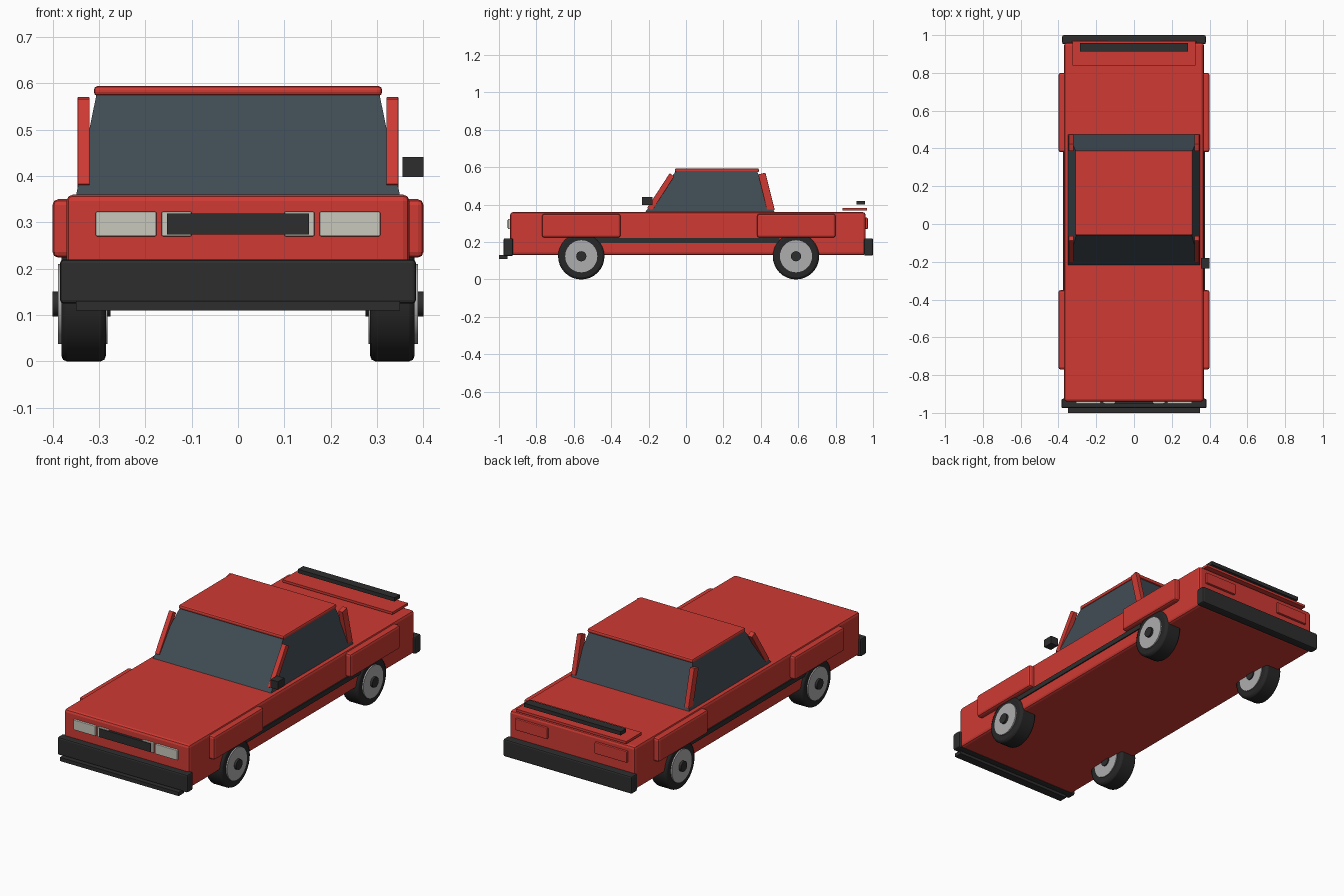
import bpy, bmesh, math
from mathutils import Matrix

if "Cube" in bpy.data.objects:
    bpy.data.objects.remove(bpy.data.objects["Cube"])


def material(name, r, g, b):
    m = bpy.data.materials.new(name)
    m.diffuse_color = (r, g, b, 1)
    m.use_nodes = True
    m.node_tree.nodes["Principled BSDF"].inputs["Base Color"].default_value = m.diffuse_color
    return m


RED = material("red paint", 0.62, 0.042, 0.033)
GLASS = material("tinted glass", 0.052, 0.072, 0.088)
BLACK = material("black trim", 0.027, 0.027, 0.027)
TYRE = material("tyre rubber", 0.02, 0.02, 0.02)
RIM = material("wheel grey", 0.42, 0.42, 0.43)
LAMP = material("headlight", 0.58, 0.58, 0.51)


def finish(name, bm, mat, bevel=0.0, segments=2):
    mesh = bpy.data.meshes.new(name)
    bmesh.ops.recalc_face_normals(bm, faces=bm.faces)
    bm.to_mesh(mesh)
    bm.free()
    mesh.materials.append(mat)
    ob = bpy.data.objects.new(name, mesh)
    bpy.context.collection.objects.link(ob)
    if bevel:
        mod = ob.modifiers.new("bevel", 'BEVEL')
        mod.width, mod.segments, mod.limit_method = bevel, segments, 'ANGLE'
    return ob


def box(name, x, y, z, mat, bevel=0.0, tilt=0.0):
    """Box from (min, max) ranges, optionally tilted about its own x axis."""
    bm = bmesh.new()
    bmesh.ops.create_cube(bm, size=1)
    size = [r[1] - r[0] for r in (x, y, z)]
    mid = [(r[0] + r[1]) / 2 for r in (x, y, z)]
    bm.transform(Matrix.Translation(mid) @ Matrix.Rotation(tilt, 4, 'X')
                 @ Matrix.Diagonal((*size, 1)))
    return finish(name, bm, mat, bevel)


def pair(name, x, y, z, mat, bevel=0.0, tilt=0.0):
    """The same box on the right and on the left."""
    box(name + "_right", x, y, z, mat, bevel, tilt)
    box(name + "_left", (-x[1], -x[0]), y, z, mat, bevel, tilt)


def disc(name, x, y, z, radius, mat, sides=32, bevel=0.0):
    """Cylinder lying along x."""
    bm = bmesh.new()
    bmesh.ops.create_cone(bm, cap_ends=True, segments=sides, radius1=radius,
                          radius2=radius, depth=x[1] - x[0])
    bm.transform(Matrix.Translation(((x[0] + x[1]) / 2, y, z))
                 @ Matrix.Rotation(math.pi / 2, 4, 'Y'))
    ob = finish(name, bm, mat, bevel)
    bpy.context.view_layer.objects.active = ob
    ob.select_set(True)
    bpy.ops.object.shade_smooth_by_angle(angle=math.radians(35))
    ob.select_set(False)


# body shell and fender flares
box("body", (-0.37, 0.37), (-0.94, 0.96), (0.13, 0.36), RED, 0.014)
for label, y in (("front", (-0.77, -0.35)), ("rear", (0.38, 0.80))):
    pair(label + "_flare", (0.34, 0.40), y, (0.224, 0.35), RED, 0.012)
pair("side_strip", (0.36, 0.376), (-0.50, 0.50), (0.196, 0.222), BLACK)

# tapered glass cabin
bm = bmesh.new()
rings = []
for w, y0, y1, z in ((0.35, -0.222, 0.475, 0.355), (0.305, -0.055, 0.38, 0.578)):
    rings.append([bm.verts.new(p) for p in
                  ((-w, y0, z), (w, y0, z), (w, y1, z), (-w, y1, z))])
bm.faces.new(rings[0])
bm.faces.new(rings[1])
for i in range(4):
    j = (i + 1) % 4
    bm.faces.new((rings[0][i], rings[0][j], rings[1][j], rings[1][i]))
finish("cabin_glass", bm, GLASS)

# roof and pillars
box("roof", (-0.311, 0.311), (-0.06, 0.39), (0.573, 0.594), RED, 0.008)
pair("front_pillar", (0.32, 0.346), (-0.15, -0.12), (0.357, 0.577), RED,
     0.002, math.radians(-33))
pair("rear_pillar", (0.32, 0.346), (0.41, 0.45), (0.365, 0.569), RED,
     0.002, math.radians(14))

# bumpers
box("front_bumper", (-0.384, 0.384), (-0.975, -0.925), (0.125, 0.22), BLACK, 0.008)
box("front_lip", (-0.35, 0.35), (-1.0, -0.955), (0.11, 0.13), BLACK)
box("rear_bumper", (-0.38, 0.38), (0.952, 1.0), (0.127, 0.22), BLACK, 0.008)

# lamps and grille
pair("headlight", (0.176, 0.307), (-0.952, -0.93), (0.27, 0.323), LAMP, 0.003)
pair("inner_light", (0.10, 0.165), (-0.95, -0.93), (0.27, 0.323), LAMP, 0.003)
box("grille", (-0.153, 0.153), (-0.954, -0.93), (0.274, 0.319), BLACK)
pair("tail_light", (0.14, 0.33), (0.95, 0.972), (0.27, 0.33), RED, 0.004)

# boot lid plate, spoiler and mirror
box("boot_plate", (-0.325, 0.325), (0.838, 0.968), (0.369, 0.382), RED)
box("spoiler", (-0.285, 0.285), (0.912, 0.957), (0.40, 0.42), BLACK)
box("mirror", (0.355, 0.40), (-0.235, -0.18), (0.398, 0.441), BLACK)

# wheels
for side, s in (("right", 1), ("left", -1)):
    for end, y in (("front", -0.56), ("rear", 0.588)):
        for part, a, b, radius, mat, bev in (
                ("tyre", 0.285, 0.381, 0.124, TYRE, 0.012),
                ("rim", 0.281, 0.388, 0.086, RIM, 0),
                ("hub", 0.275, 0.40, 0.027, BLACK, 0)):
            x = sorted((a * s, b * s))
            disc(f"{end}_{side}_{part}", x, y, 0.124, radius, mat, 32, bev)
